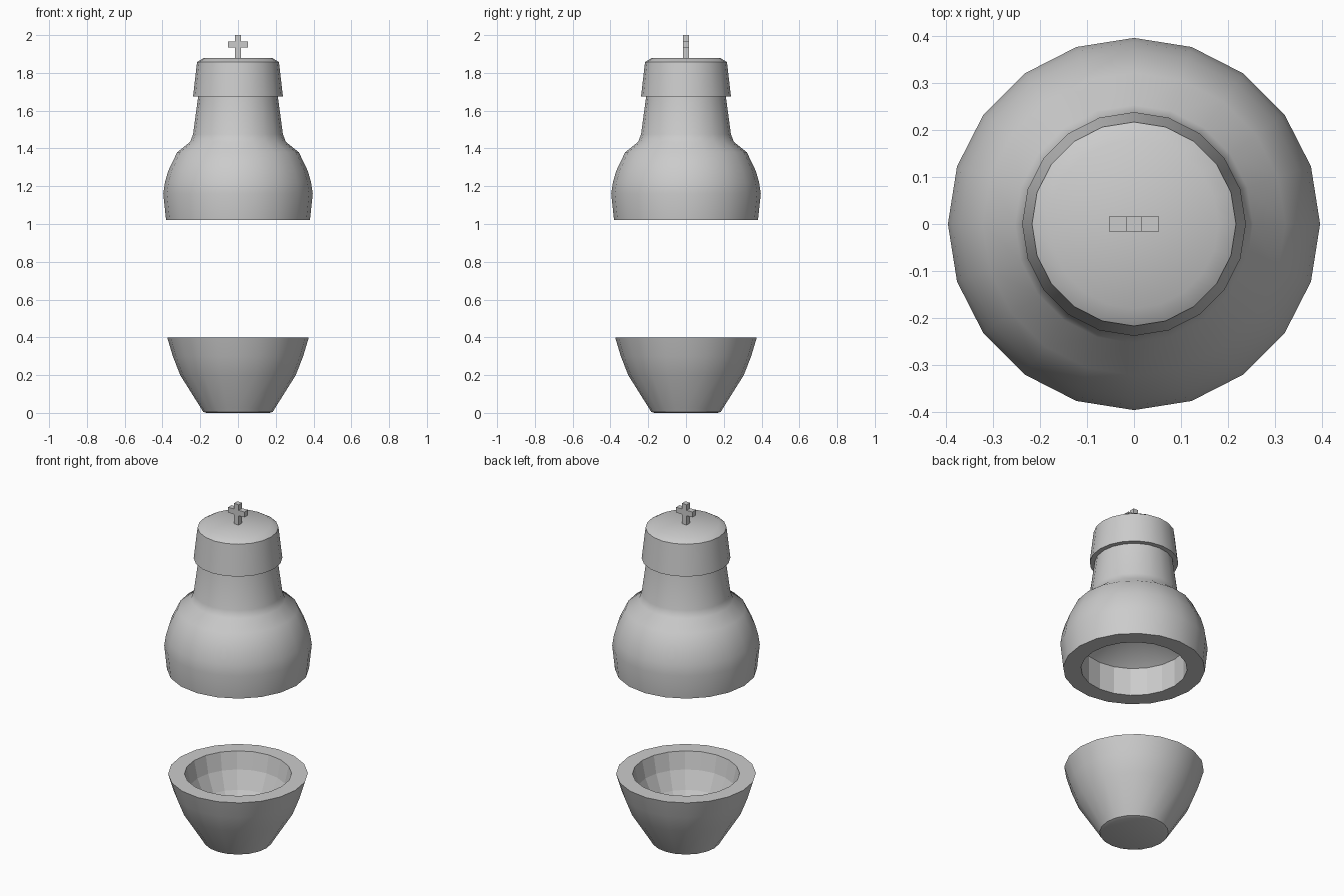
import bpy, bmesh, math

if "Cube" in bpy.data.objects:
    bpy.data.objects.remove(bpy.data.objects["Cube"])

SIDES = 20


def lathe(name, profile, flat_from=None):
    """Revolve (radius, z) points; segments from index flat_from on stay flat."""
    bm = bmesh.new()
    rings = []
    for r, z in profile:
        if r == 0:
            rings.append([bm.verts.new((0, 0, z))])
        else:
            rings.append([bm.verts.new((r * math.cos(2 * math.pi * i / SIDES),
                                        r * math.sin(2 * math.pi * i / SIDES), z))
                          for i in range(SIDES)])
    flat = []
    for k, (a, b) in enumerate(zip(rings, rings[1:])):
        for i in range(SIDES):
            j = (i + 1) % SIDES
            if len(a) == 1:
                f = bm.faces.new((a[0], b[i], b[j]))
            elif len(b) == 1:
                f = bm.faces.new((a[i], a[j], b[0]))
            else:
                f = bm.faces.new((a[i], a[j], b[j], b[i]))
            f.index = len(flat)
            flat.append(flat_from is not None and k in flat_from)
    bmesh.ops.recalc_face_normals(bm, faces=bm.faces[:])
    me = bpy.data.meshes.new(name)
    bm.to_mesh(me)
    bm.free()
    ob = bpy.data.objects.new(name, me)
    bpy.context.collection.objects.link(ob)
    bpy.ops.object.select_all(action='DESELECT')
    ob.select_set(True)
    bpy.context.view_layer.objects.active = ob
    bpy.ops.object.shade_smooth_by_angle(angle=math.radians(33))
    for p, is_flat in zip(ob.data.polygons, flat):
        if is_flat:
            p.use_smooth = False
    return ob


# Lower half: hollow tapered cup
lathe("lower_cup", [
    (0, 0), (0.168, 0), (0.185, 0.006), (0.196, 0.025), (0.306, 0.20),
    (0.345, 0.30), (0.375, 0.40), (0.287, 0.40), (0.265, 0.30),
    (0.22, 0.20), (0.13, 0.06), (0, 0.06)], range(6, 11))

# Upper half: hollow bell body, neck and collar in one turned piece
lathe("upper_bell", [
    (0, 1.38), (0.285, 1.185), (0.285, 1.02), (0.381, 1.02), (0.396, 1.16),
    (0.387, 1.22), (0.37, 1.28), (0.322, 1.38), (0.253, 1.435),
    (0.238, 1.475), (0.211, 1.675), (0.238, 1.675), (0.217, 1.857),
    (0.18, 1.88), (0, 1.88)], (1, 2))

# Cross finial: one outline extruded in depth, mirrored left to right
half = [(0.016, 1.88), (0.016, 1.935), (0.053, 1.935),
        (0.053, 1.967), (0.016, 1.967), (0.016, 2.0)]
outline = half + [(-x, z) for x, z in reversed(half)]
bm = bmesh.new()
face = bm.faces.new([bm.verts.new((x, -0.016, z)) for x, z in outline])
ext = bmesh.ops.extrude_face_region(bm, geom=[face], use_keep_orig=True)
bmesh.ops.translate(bm, vec=(0, 0.032, 0),
                    verts=[v for v in ext["geom"] if isinstance(v, bmesh.types.BMVert)])
bmesh.ops.recalc_face_normals(bm, faces=bm.faces[:])
mesh = bpy.data.meshes.new("cross_finial")
bm.to_mesh(mesh)
bm.free()
bpy.context.collection.objects.link(bpy.data.objects.new("cross_finial", mesh))
